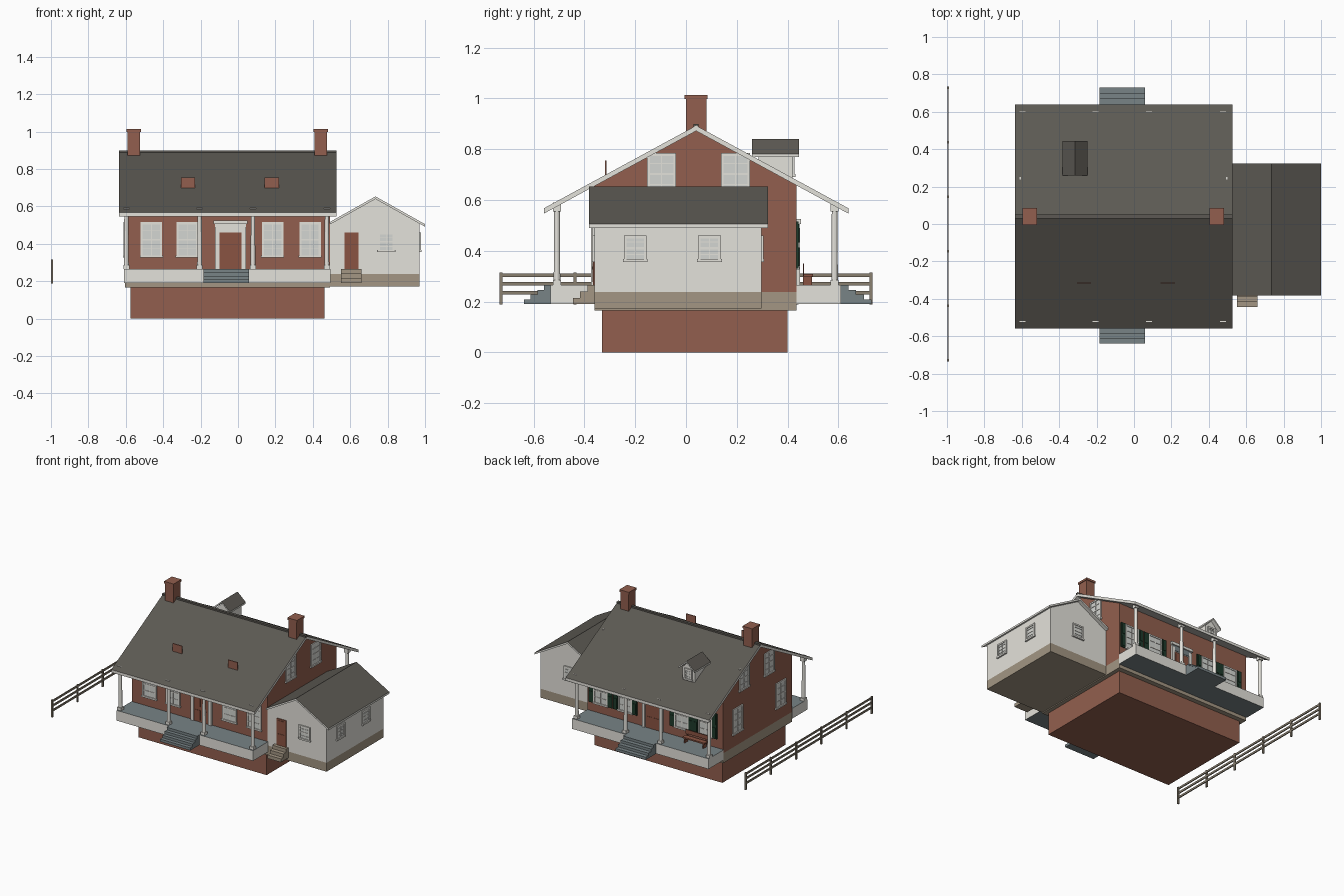
import bpy, bmesh, math

if "Cube" in bpy.data.objects:
    bpy.data.objects.remove(bpy.data.objects["Cube"])


def mat(name, r, g, b):
    m = bpy.data.materials.new(name)
    lin = lambda c: ((c / 255 + 0.055) / 1.055) ** 2.4 if c > 10 else c / 3294
    m.diffuse_color = (lin(r), lin(g), lin(b), 1)
    m.use_nodes = True
    m.node_tree.nodes["Principled BSDF"].inputs["Base Color"].default_value = m.diffuse_color
    return m


WHITE = mat("white_paint", 228, 226, 219)
GLASS = mat("pale_glass", 212, 214, 210)
BRICK = mat("red_brick", 146, 95, 78)
ROOF = mat("dark_shingle", 92, 89, 83)
BLUE = mat("blue_grey_deck", 120, 131, 134)
GREEN = mat("shutter_green", 30, 58, 42)
TAN = mat("tan_stone", 163, 150, 131)
WOOD = mat("weathered_wood", 138, 128, 112)
DOOR = mat("brown_door", 138, 84, 66)


class Part:
    """Collects boxes and prisms into one object."""

    def __init__(self, name):
        self.name, self.bm, self.mats = name, bmesh.new(), []

    def idx(self, m):
        if m not in self.mats:
            self.mats.append(m)
        return self.mats.index(m)

    def prism(self, pts, axis, a, b, m, top=None):
        # profile in (x,z) swept along y, or in (y,z) swept along x
        put = (lambda p, t: (t, p[0], p[1])) if axis == 'x' else (lambda p, t: (p[0], t, p[1]))
        r0 = [self.bm.verts.new(put(p, a)) for p in pts]
        r1 = [self.bm.verts.new(put(p, b)) for p in pts]
        n = len(pts)
        fs = [self.bm.faces.new(r0), self.bm.faces.new(r1[::-1])]
        fs += [self.bm.faces.new((r0[i], r1[i], r1[(i + 1) % n], r0[(i + 1) % n])) for i in range(n)]
        bmesh.ops.recalc_face_normals(self.bm, faces=fs)
        for f in fs:
            f.normal_update()
            f.material_index = self.idx(top if top and f.normal.z > 0.3 else m)
        return fs

    def box(self, x0, x1, y0, y1, z0, z1, m, top=None):
        return self.prism([(y0, z0), (y1, z0), (y1, z1), (y0, z1)], 'x', x0, x1, m, top)

    def wall_box(self, side, u0, u1, d0, d1, z0, z1, m):
        # box on a wall: u along the wall, d outwards from it
        ax, pos, sg = side
        a, b = sorted((pos + sg * d0, pos + sg * d1))
        if ax == 'y':
            self.box(u0, u1, a, b, z0, z1, m)
        else:
            self.box(a, b, u0, u1, z0, z1, m)

    def done(self):
        me = bpy.data.meshes.new(self.name)
        self.bm.to_mesh(me)
        self.bm.free()
        for m in self.mats:
            me.materials.append(m)
        ob = bpy.data.objects.new(self.name, me)
        bpy.context.collection.objects.link(ob)
        return ob


def single(name, *args):
    p = Part(name)
    p.box(*args)
    p.done()


def window(name, side, c, w, z0, z1, shutters=False, rows=4):
    p = Part(name)
    u0, u1, f = c - w / 2, c + w / 2, 0.011
    wb = lambda *a: p.wall_box(side, *a)
    wb(u0, u1, 0, 0.003, z0, z1, GLASS)
    for a, b in ((u0, u0 + f), (u1 - f, u1)):
        wb(a, b, 0, 0.008, z0, z1, WHITE)
    wb(u0, u1, 0, 0.008, z1 - f, z1, WHITE)
    wb(u0 - 0.004, u1 + 0.004, 0, 0.011, z0 - 0.004, z0 + f * 0.7, WHITE)
    wb(c - 0.002, c + 0.002, 0, 0.005, z0, z1, WHITE)
    for i in range(1, rows):
        z, h = z0 + (z1 - z0) * i / rows, 0.004 if i * 2 == rows else 0.002
        wb(u0, u1, 0, 0.006, z - h, z + h, WHITE)
    if shutters:
        for a, b in ((u0 - 0.038, u0 - 0.001), (u1 + 0.001, u1 + 0.038)):
            wb(a, b, 0, 0.008, z0, z1, GREEN)
            for i in range(2):
                h = (z1 - z0) / 2
                wb(a + 0.007, b - 0.007, 0, 0.011, z0 + i * h + 0.01, z0 + (i + 1) * h - 0.01, GREEN)
    p.done()


def door(name, side, c, w, z0, z1, leaves=1):
    p = Part(name)
    p.wall_box(side, c - w / 2, c + w / 2, 0, 0.006, z0, z1, DOOR)
    lw = w / leaves
    for i in range(leaves):
        a = c - w / 2 + i * lw
        for k in range(2):
            h = (z1 - z0) / 2
            p.wall_box(side, a + lw * .15, a + lw * .85, 0, 0.009, z0 + k * h + .012, z0 + (k + 1) * h - .012, DOOR)
    return p


def chevron(c, zr, left, right, slope, t):
    zl, zg = zr - (c - left) * slope, zr - (right - c) * slope
    return [(left, zl), (c, zr), (right, zg), (right, zg - t), (c, zr - t), (left, zl - t)]


def steps(name, x0, x1, y_wall, y_out, z0, z1, n, m):
    p = Part(name)
    for i in range(n):
        a, b = sorted((y_wall, y_out + (y_wall - y_out) * i / n))
        lo, hi = z0 + (z1 - z0) * i / n, z0 + (z1 - z0) * (i + 1) / n
        p.box(x0, x1, a, b, lo, hi, m)
    p.done()


X0, X1, Y0, Y1, CY = -0.605, 0.492, -0.36, 0.435, 0.04
FRONT, BACK, LEFT, RIGHT = ('y', Y0, -1), ('y', Y1, 1), ('x', X0, -1), ('x', X1, 1)
ANNEX_R, ANNEX_B = ('x', 0.97, 1), ('y', 0.297, 1)
SL = 0.543

# main house
single("basement", -0.575, 0.463, -0.33, 0.40, 0, 0.17, BRICK)
single("foundation_band", X0, X1, Y0, Y1, 0.165, 0.237, TAN)
under = lambda y: 0.88 - abs(y - CY) * SL
p = Part("brick_walls")
p.prism([(Y0, 0.237), (Y1, 0.237), (Y1, under(Y1)), (CY, under(CY)), (Y0, under(Y0))], 'x', X0, X1, BRICK)
p.done()
p = Part("main_roof")
p.prism(chevron(CY, 0.893, -0.56, 0.64, SL, 0.021), 'x', -0.635, 0.527, WHITE, ROOF)
p.done()
single("ridge_cap", -0.635, 0.527, CY - 0.01, CY + 0.01, 0.883, 0.899, ROOF)
for i, x in enumerate((-0.557, 0.442)):
    p = Part(f"chimney_{i}")
    p.box(x - 0.034, x + 0.034, 0, 0.08, 0.82, 1.0, BRICK)
    p.box(x - 0.039, x + 0.039, -0.005, 0.085, 0.998, 1.013, BRICK)
    p.done()

# upright brick plates on the front slope
for i, x in enumerate((-0.268, 0.18)):
    single(f"roof_plate_{i}", x - 0.038, x + 0.038, -0.319, -0.313, 0.69, 0.755, BRICK)

# porches with columns and steps
for nm, ya, yb, yp in (("front", -0.533, Y0, -0.508), ("back", Y1, 0.61, 0.585)):
    p = Part(nm + "_porch")
    for f in p.box(-0.61, 0.495, ya, yb, 0.19, 0.265, WHITE):
        if abs(f.normal.z) > 0.5:
            f.material_index = p.idx(BLUE)
    p.done()
    for i, x in enumerate((-0.597, -0.205, 0.08, 0.475)):
        p = Part(f"{nm}_column_{i}")
        for r, z0, z1 in ((0.016, 0.265, 0.285), (0.016, 0.555, 0.59)):
            p.box(x - r, x + r, yp - r, yp + r, z0, z1, WHITE)
        rings = []
        for r, z in ((0.013, 0.285), (0.011, 0.555)):
            rings.append([p.bm.verts.new((x + r * math.cos(k * math.pi / 6), yp + r * math.sin(k * math.pi / 6), z))
                          for k in range(12)])
        for k in range(12):
            j = (k + 1) % 12
            p.bm.faces.new((rings[0][k], rings[0][j], rings[1][j], rings[1][k]))
        p.done()
steps("front_steps", -0.185, 0.06, -0.533, -0.638, 0.19, 0.265, 4, BLUE)
steps("back_steps", -0.185, 0.06, 0.61, 0.73, 0.19, 0.265, 4, BLUE)

# windows of the house
for i, x in enumerate((-0.463, -0.272, 0.185, 0.385)):
    window(f"front_window_{i}", FRONT, x, 0.115, 0.33, 0.515)
    window(f"back_window_{i}", BACK, x, 0.115, 0.33, 0.515, True)
for i, y in enumerate((-0.096, 0.195)):
    window(f"right_gable_window_{i}", RIGHT, y, 0.115, 0.62, 0.785)
    window(f"left_gable_window_{i}", LEFT, y, 0.115, 0.62, 0.785)
for i, y in enumerate((-0.23, 0.27)):
    window(f"left_window_{i}", LEFT, y, 0.115, 0.33, 0.515)

# house doors with white surrounds
for nm, side in (("front", FRONT), ("back", BACK)):
    c = -0.04
    p = door(nm + "_door", side, c, 0.12, 0.265, 0.46, 2)
    for s in (-1, 1):
        u = c + s * 0.072
        p.wall_box(side, u - 0.012, u + 0.012, 0, 0.014, 0.265, 0.49, WHITE)
    p.wall_box(side, c - 0.084, c + 0.084, 0, 0.008, 0.46, 0.505, WHITE)
    p.wall_box(side, c - 0.09, c + 0.09, 0, 0.018, 0.505, 0.525, WHITE)
    if nm == "back":
        p.wall_box(side, c - 0.08, c + 0.08, 0, 0.012, 0.465, 0.503, BLUE)
    p.done()

# bench on the back porch
p = Part("porch_bench")
p.box(-0.5, -0.32, 0.462, 0.5, 0.298, 0.308, DOOR)
p.box(-0.5, -0.32, 0.46, 0.465, 0.32, 0.35, DOOR)
for x in (-0.49, -0.338):
    p.box(x, x + 0.008, 0.465, 0.497, 0.265, 0.3, DOOR)
    p.box(x, x + 0.008, 0.46, 0.465, 0.265, 0.35, DOOR)
p.done()

# dormer on the back slope
p = Part("dormer")
p.prism([(-0.365, 0.67), (-0.265, 0.67), (-0.265, 0.775), (-0.315, 0.826), (-0.365, 0.775)], 'y', 0.285, 0.42, WHITE)
p.prism(chevron(-0.315, 0.84, -0.381, -0.249, 0.9, 0.012), 'y', 0.26, 0.445, WHITE, ROOF)
p.done()
window("dormer_window", ('y', 0.42, 1), -0.315, 0.06, 0.695, 0.775)

# annex
single("annex_base", X1, 0.97, Y0, 0.297, 0.172, 0.237, TAN)
p = Part("annex_walls")
p.prism([(X1, 0.237), (0.97, 0.237), (0.97, 0.512), (0.735, 0.643), (X1, 0.507)], 'y', Y0, 0.297, WHITE)
p.done()
p = Part("annex_roof")
p.prism(chevron(0.735, 0.653, X1 + 0.002, 1.0, 0.56, 0.014), 'y', -0.381, 0.323, WHITE, ROOF)
p.done()
door("annex_door", FRONT, 0.607, 0.075, 0.265, 0.46).done()
steps("annex_steps", 0.55, 0.66, Y0, -0.445, 0.19, 0.265, 3, TAN)
window("annex_front_window", FRONT, 0.793, 0.09, 0.36, 0.46)
window("annex_back_window", ANNEX_B, 0.735, 0.09, 0.36, 0.46)
for i, y in enumerate((-0.2, 0.092)):
    window(f"annex_side_window_{i}", ANNEX_R, y, 0.09, 0.36, 0.46)

# fence
p = Part("fence")
for i in range(6):
    y = -0.729 + i * 0.2916
    p.box(-1.0, -0.989, y - 0.006, y + 0.006, 0.188, 0.315, WOOD)
for z in (0.235, 0.27, 0.304):
    p.box(-0.998, -0.991, -0.729, 0.729, z - 0.007, z + 0.007, WOOD)
p.done()
